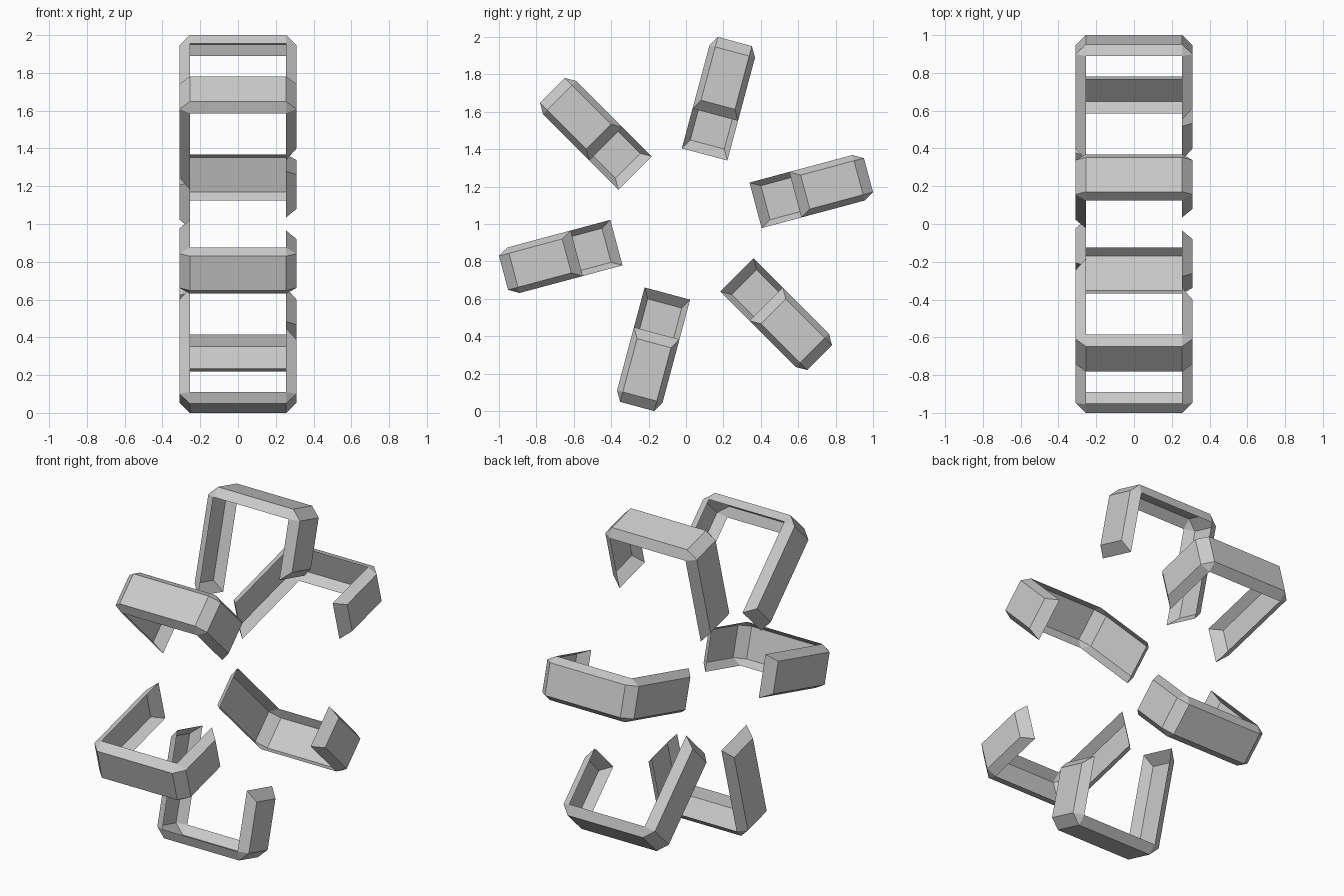
import bpy, bmesh
from math import radians
from mathutils import Matrix

if "Cube" in bpy.data.objects:
    bpy.data.objects.remove(bpy.data.objects["Cube"])

WIDE, NARROW = 0.126, 0.094   # half widths at the open rim and the outer face

# Bracket paths in (x, radius): long leg on -x, crossbar, short leg on +x
rim = [(-.255, .385), (-.255, .955), (-.255, .955), (.255, .955), (.255, .955), (.255, .605)]
outer = [(-.31, .44), (-.31, .955), (-.255, 1.01), (.255, 1.01), (.31, .955), (.31, .66)]


def bracket_mesh():
    """Open-backed bevelled channel bent into an uneven U."""
    bm = bmesh.new()
    cache = {}

    def vert(p, y):
        key = (p[0], y, p[1])
        if key not in cache:
            cache[key] = bm.verts.new(key)
        return cache[key]

    def face(*vs):
        bm.faces.new(list(dict.fromkeys(vs)))   # repeated corners become triangles

    rl, rr = ([vert(p, s * WIDE) for p in rim] for s in (-1, 1))
    ol, orr = ([vert(p, s * NARROW) for p in outer] for s in (-1, 1))
    for i in range(len(rim) - 1):
        face(ol[i], ol[i + 1], orr[i + 1], orr[i])      # outer face
        face(rl[i], rl[i + 1], ol[i + 1], ol[i])        # sloped side
        face(rr[i], orr[i], orr[i + 1], rr[i + 1])      # opposite sloped side
    face(rl[0], ol[0], orr[0], rr[0])                   # long leg end
    face(rl[-1], rr[-1], orr[-1], ol[-1])               # short leg end
    mesh = bpy.data.meshes.new("bracket")
    bm.to_mesh(mesh)
    bm.free()
    return mesh


# Six brackets in a ring around the x axis
mesh = bracket_mesh()
for k in range(6):
    ob = bpy.data.objects.new(f"ring_bracket_{k + 1}", mesh)
    ob.matrix_world = Matrix.Translation((0, 0, 1)) @ Matrix.Rotation(radians(60 * k - 15), 4, 'X')
    bpy.context.collection.objects.link(ob)
